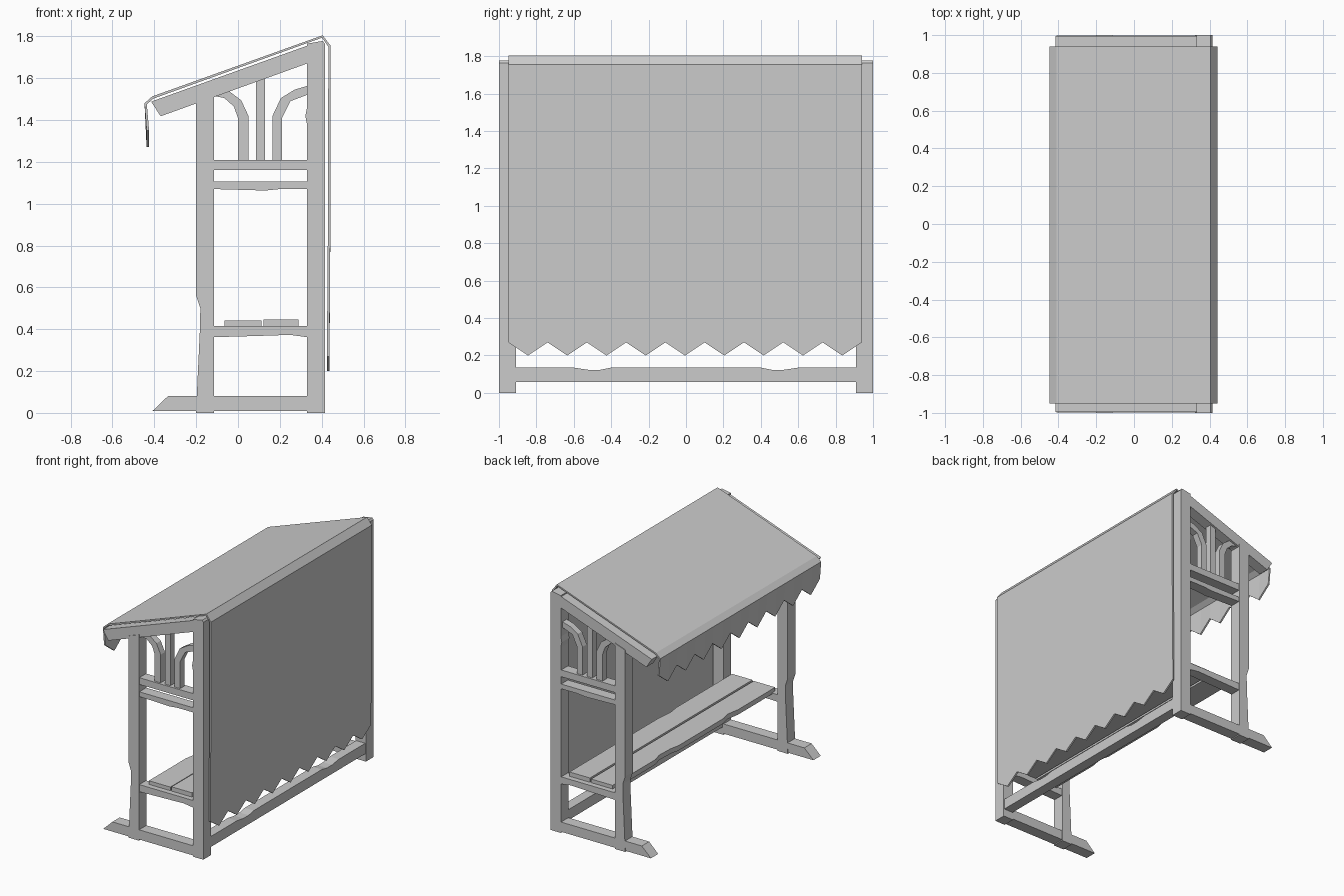
import bpy, bmesh
from mathutils import Vector


def prism(name, pts, lo, hi, to3d):
    """Extrude a 2D outline between two depths; to3d maps (a, b, depth) to a position."""
    bm = bmesh.new()
    a = [bm.verts.new(to3d(u, v, lo)) for u, v in pts]
    b = [bm.verts.new(to3d(u, v, hi)) for u, v in pts]
    bm.faces.new(a)
    bm.faces.new(b[::-1])
    n = len(pts)
    for i in range(n):
        j = (i + 1) % n
        bm.faces.new((a[i], b[i], b[j], a[j]))
    bmesh.ops.recalc_face_normals(bm, faces=bm.faces)
    return finish(name, bm)


def finish(name, bm):
    me = bpy.data.meshes.new(name)
    bm.to_mesh(me)
    bm.free()
    ob = bpy.data.objects.new(name, me)
    bpy.context.collection.objects.link(ob)
    return ob


# Side frame parts: outline in x/z, then inner and outer distance from the middle
frame = {
    "back_post": ([(.33, 0), (.415, 0), (.415, 1.765), (.405, 1.778), (.33, 1.765),
                   (.33, 1.46), (.322, 1.42), (.33, 1.38)], .91, 1.0),
    "front_post": ([(-.2, 0), (-.115, 0), (-.115, 1.53), (-.2, 1.50), (-.2, .56),
                    (-.18, .5), (-.182, .4), (-.197, .08)], .91, 1.0),
    "base_rail": ([(-.41, .008), (.33, .008), (.33, .08), (-.335, .08)], .912, .998),
    "seat_support": ([(-.115, .362), (.1, .368), (.25, .373), (.33, .362),
                      (.33, .415), (-.115, .415)], .915, .995),
    "lower_arm_rail": ([(-.115, 1.07), (.13, 1.063), (.2, 1.07), (.33, 1.07),
                        (.33, 1.105), (-.115, 1.105)], .915, .995),
    "upper_arm_rail": ([(-.115, 1.16), (.33, 1.16), (.33, 1.21), (-.115, 1.21)], .915, .995),
    "rafter": ([(-.415, 1.488), (-.37, 1.418), (.33, 1.67), (.33, 1.755)], .915, .995),
    "left_arch": ([(0, 1.21), (.05, 1.21), (.05, 1.42), (.015, 1.495), (-.045, 1.54),
                   (-.115, 1.53), (-.115, 1.515), (-.065, 1.505), (-.02, 1.465), (0, 1.41)], .93, .98),
    "centre_bar": ([(.085, 1.21), (.13, 1.21), (.13, 1.605), (.085, 1.59)], .93, .98),
    "right_arch": ([(.165, 1.21), (.21, 1.21), (.21, 1.41), (.25, 1.49), (.33, 1.52),
                    (.33, 1.563), (.27, 1.545), (.205, 1.505), (.165, 1.42)], .93, .98),
}
for end, s in (("near", -1), ("far", 1)):
    for part, (pts, lo, hi) in frame.items():
        prism(f"{end}_{part}", pts, s * lo, s * hi, lambda u, v, d: (u, d, v))

# Long bottom rail with two worn dips in its top edge
dips = [(.91, .135), (.6, .135), (.52, .123), (.46, .123), (.4, .135),
        (-.4, .135), (-.46, .123), (-.52, .123), (-.6, .135), (-.91, .135)]
prism("bottom_rail", [(-.91, .057), (.91, .057)] + dips, .335, .41,
      lambda u, v, d: (d, u, v))

# Seat planks with worn edges
front_edge = [(-.065, -.955), (.112, -.955), (.112, .955), (-.065, .955), (-.065, .45),
              (-.045, .38), (-.05, .25), (-.065, .18), (-.065, -.35), (-.048, -.42), (-.065, -.52)]
rear_edge = [(.122, -.955), (.29, -.955), (.29, -.3), (.278, -.22), (.29, -.1),
             (.29, .955), (.122, .955)]
prism("front_seat_plank", front_edge, .405, .442, lambda u, v, d: (u, v, d))
prism("rear_seat_plank", rear_edge, .41, .447, lambda u, v, d: (u, v, d))

# Cloth draped over the roof and back, with nine pointed teeth on each hem
path = [(-.437, 1.27), (-.447, 1.48), (-.41, 1.513), (.405, 1.805),
        (.443, 1.755), (.443, 1.05), (.437, .2)]
hem_rise = {0: .08, len(path) - 1: .07}
teeth = 9
bm = bmesh.new()
rows = []
for i, (x, z) in enumerate(path):
    row = []
    for k in range(2 * teeth + 1):
        y = -.95 + 1.89 * k / (2 * teeth)
        lift = hem_rise.get(i, 0) if k % 2 == 0 else 0
        row.append(bm.verts.new(Vector((x, y, z + lift))))
    rows.append(row)
for r, q in zip(rows, rows[1:]):
    for k in range(2 * teeth):
        bm.faces.new((r[k], q[k], q[k + 1], r[k + 1]))
cloth = finish("cloth_cover", bm)
mod = cloth.modifiers.new("thickness", 'SOLIDIFY')
mod.thickness = .012
mod.offset = -1
